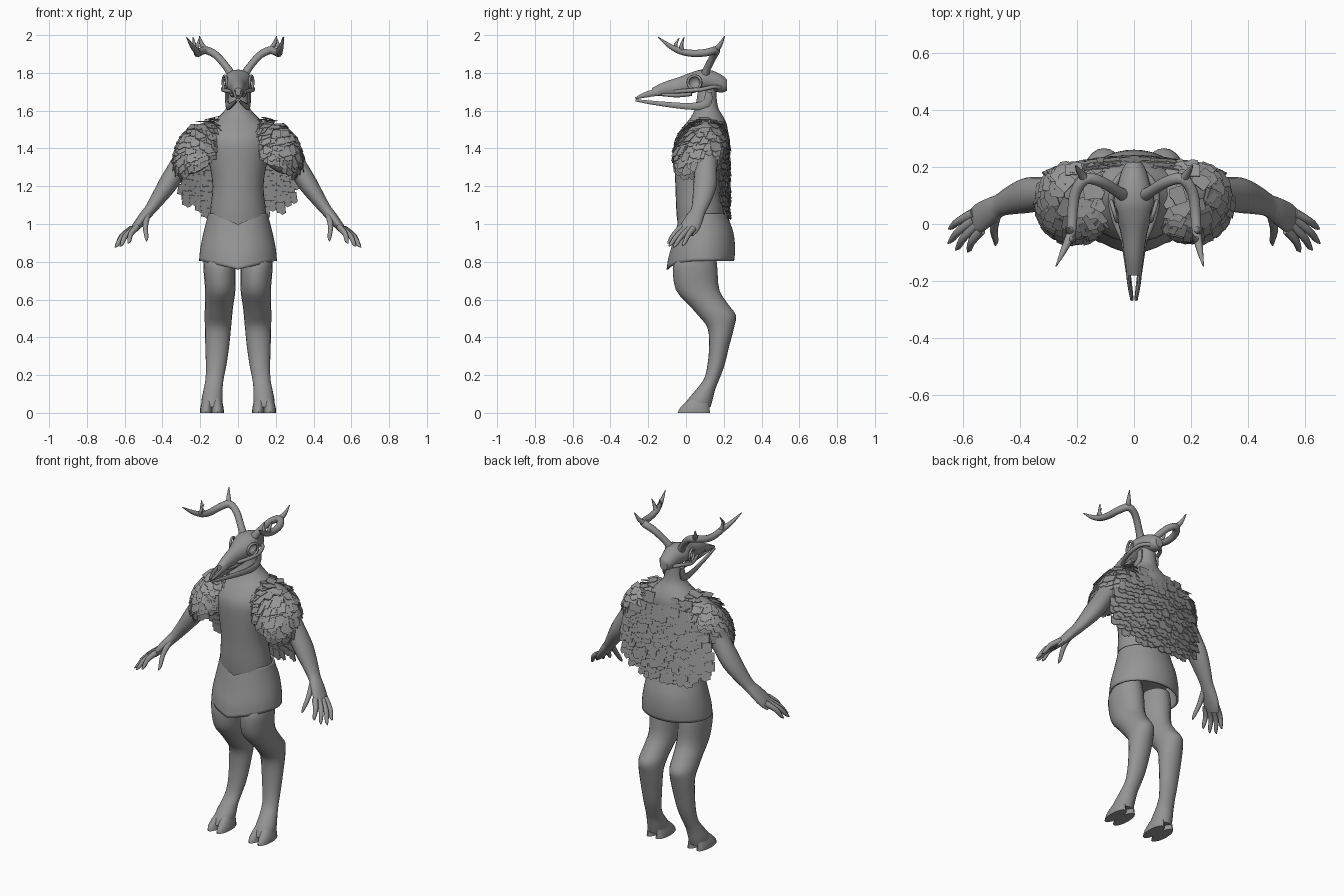
import bpy, bmesh, math, random
from mathutils import Vector

random.seed(4)
old = bpy.data.objects.get("Cube")
if old:
    bpy.data.objects.remove(old)

GREY = (0.3, 0.3, 0.3, 1)
mat = bpy.data.materials.new("plain grey")
mat.use_nodes = True
mat.diffuse_color = GREY
mat.node_tree.nodes["Principled BSDF"].inputs["Base Color"].default_value = GREY
X, Y, Z = Vector((1, 0, 0)), Vector((0, 1, 0)), Vector((0, 0, 1))


def finish(name, bm, smooth=True):
    mesh = bpy.data.meshes.new(name)
    bm.to_mesh(mesh)
    bm.free()
    mesh.materials.append(mat)
    ob = bpy.data.objects.new(name, mesh)
    bpy.context.collection.objects.link(ob)
    if smooth:
        bpy.ops.object.select_all(action='DESELECT')
        ob.select_set(True)
        bpy.context.view_layer.objects.active = ob
        bpy.ops.object.shade_smooth_by_angle(angle=math.radians(50))
    return ob


def refine(rows, steps):
    """Smooth curve through every column of the station rows."""
    out = []
    for i in range(len(rows) - 1):
        a, b, c, d = (rows[max(0, min(len(rows) - 1, i + k))] for k in (-1, 0, 1, 2))
        for s in range(steps):
            t = s / steps
            out.append([q + t / 2 * (r - p + t * (2 * p - 5 * q + 4 * r - w + t * (3 * (q - r) + w - p)))
                        for p, q, r, w in zip(a, b, c, d)])
    return out + [list(rows[-1])]


def tube(name, rows, side=1, sides=16, steps=3, ref=X, axis=None, caps=True, warp=None):
    """Skin elliptical rings; rows are x, y, z, radius along ref, other radius."""
    rows = refine([tuple(r) if len(r) == 5 else (*r, r[3]) for r in rows], steps)
    pts = [Vector((r[0] * side, r[1], r[2])) for r in rows]
    bm = bmesh.new()
    rings = []
    for i, p in enumerate(pts):
        t = axis or (pts[min(i + 1, len(pts) - 1)] - pts[max(i - 1, 0)]).normalized()
        u = (ref - t * ref.dot(t)).normalized()
        v = t.cross(u)
        ring = []
        for k in range(sides):
            a = math.tau * k / sides
            q = p + u * math.cos(a) * rows[i][3] + v * math.sin(a) * rows[i][4]
            ring.append(bm.verts.new(warp(q, i / (len(pts) - 1)) if warp else q))
        rings.append(ring)
    for lo, hi in zip(rings, rings[1:]):
        for k in range(sides):
            n = (k + 1) % sides
            bm.faces.new((lo[k], lo[n], hi[n], hi[k]))
    if caps:
        bm.faces.new(rings[0][::-1])
        bm.faces.new(rings[-1])
    bmesh.ops.recalc_face_normals(bm, faces=bm.faces)
    return finish(name, bm)


def feather(bm, p, n, down, w, length, lift):
    """One overlapping plate with a blunt tip."""
    s = down.cross(n).normalized()
    shape = ((-.5, 0), (-.5, .8), (-.15, .85), (.1, 1), (.5, .85), (.5, 0))
    bm.faces.new([bm.verts.new(p + s * a * w + down * b * length + n * lift * b) for a, b in shape])


def thicken(ob, amount):
    mod = ob.modifiers.new("thickness", 'SOLIDIFY')
    mod.thickness = amount


# Torso and neck
tube("torso", [(0, .08, .9, .15, .11), (0, .075, 1.05, .15, .125), (0, .062, 1.2, .135, .118),
               (0, .068, 1.33, .155, .13), (0, .08, 1.44, .18, .14), (0, .1, 1.51, .16, .12),
               (0, .112, 1.56, .11, .09), (0, .11, 1.61, .065, .063), (0, .11, 1.67, .052, .052),
               (0, .115, 1.75, .045, .045)], sides=28, axis=Z)


# Wrap skirt: notched waist and drooping hem at the front
def skirt_point(q, t):
    if q.y < .08:
        waist = max(0, 1 - abs(q.x) / .13) ** 1.3 * .06
        hem = max(0, 1 - abs(q.x) / .2) * .045
        q.y -= .4 * hem * (1 - t)
        q.z -= waist * t + hem * (1 - t)
    return q


skirt = tube("skirt", [(0, .085, .805, .206, .17), (0, .09, .87, .2, .17), (0, .095, .95, .184, .157),
                       (0, .09, 1.02, .166, .139), (0, .088, 1.055, .158, .132)],
             sides=48, axis=Z, caps=False, warp=skirt_point)
thicken(skirt, .01)

# Skull with hollow eye sockets
skull = tube("skull", [(0, -.18, 1.7, .022, .02), (0, -.12, 1.713, .033, .037), (0, -.04, 1.725, .044, .052),
                       (0, .03, 1.747, .064, .056), (0, .08, 1.76, .072, .057), (0, .14, 1.757, .056, .055),
                       (0, .19, 1.742, .042, .046), (0, .217, 1.735, .025, .03)], sides=24, axis=Y)
for side in (1, -1):
    bm = bmesh.new()
    bmesh.ops.create_uvsphere(bm, u_segments=20, v_segments=12, radius=.034)
    bmesh.ops.translate(bm, verts=bm.verts, vec=(side * .073, .045, 1.75))
    cutter = finish("eye_socket_cutter", bm)
    cutter.hide_render = True
    cutter.hide_set(True)
    cut = skull.modifiers.new("eye socket", 'BOOLEAN')
    cut.object = cutter
    cut.operation = 'DIFFERENCE'
    cut.solver = 'EXACT'

for side, word in ((1, "left"), (-1, "right")):
    def part(name, rows, **kw):
        return tube(word + "_" + name, rows, side=side, **kw)

    # Skull bones: socket rim, cheek arch, nose prong, tooth row, lower jaw
    rim = [(.07 + .01 * math.cos(a), .045 + .035 * math.cos(a), 1.75 + .035 * math.sin(a), .007)
           for a in [math.tau * k / 12 for k in range(13)]]
    part("eye_rim", rim, sides=8, steps=2)
    part("cheek_arch", [(.035, -.06, 1.7, .01), (.065, .01, 1.706, .011), (.08, .08, 1.712, .011),
                        (.068, .14, 1.725, .011), (.035, .18, 1.722, .011)], sides=8)
    part("nose_prong", [(.02, -.14, 1.7, .01, .02), (.018, -.2, 1.688, .007, .016),
                        (.01, -.25, 1.672, .006, .009), (.005, -.267, 1.665, .004)], sides=8)
    part("tooth_row", [(.02, -.13, 1.686, .008), (.028, -.05, 1.682, .012), (.034, .03, 1.69, .012)], sides=8)
    part("lower_jaw", [(.007, -.266, 1.655, .006), (.016, -.2, 1.645, .008, .01), (.03, -.1, 1.633, .009, .014),
                       (.045, 0, 1.624, .01, .018), (.055, .08, 1.626, .01, .022), (.058, .115, 1.65, .01, .024),
                       (.058, .12, 1.7, .01, .018)], sides=10)

    # Antlers; the right one leans out further
    out = 0 if side > 0 else .03
    part("antler_beam", [(.035, .1, 1.79, .024), (.06, .115, 1.83, .02), (.115, .148, 1.893, .02),
                         (.17, .158, 1.92, .021), (.205, .11, 1.908, .02), (.215, .04, 1.903, .019),
                         (.22, -.03, 1.915, .017), (.23 + out / 2, -.09, 1.945, .012),
                         (.243 + out, -.148, 1.99, .002)], sides=10, ref=Z)
    part("antler_back_tine", [(.165, .15, 1.915, .017), (.188, .178, 1.945, .013), (.205, .205, 1.995, .002)], sides=8)
    part("antler_middle_tine", [(.215, -.015, 1.91, .014), (.228, -.025, 1.94, .011), (.238, -.01, 1.99, .002)],
         sides=8)
    part("antler_front_tine", [(.22, -.05, 1.925, .012), (.212, -.055, 1.95, .009), (.205, -.035, 1.985, .002)],
         sides=8)

    # Arm, hand and fingers
    part("arm", [(.13, .1, 1.45, .08), (.24, .105, 1.39, .066), (.32, .105, 1.29, .06, .054),
                 (.375, .1, 1.205, .062, .05), (.43, .083, 1.125, .05, .038), (.47, .065, 1.07, .04, .03),
                 (.5, .048, 1.035, .046, .028), (.54, .022, .985, .052, .022), (.567, .002, .952, .042, .015)], ref=Y)
    fingers = (((.535, -.022, .985), (.583, -.098, .897)), ((.55, -.003, .975), (.625, -.092, .882)),
               ((.56, .016, .972), (.652, -.068, .876)), ((.562, .038, .975), (.65, -.018, .885)),
               ((.48, .035, 1.05), (.485, -.075, .908)))
    for a, b in fingers:
        a, b = Vector(a), Vector(b)
        mid = a.lerp(b, .5) + Vector((.008, 0, .008))
        part("finger", [(*a, .018), (*mid, .014), (*a.lerp(b, .85), .01), (*b, .002)], sides=8, ref=Y)

    # Hind-type leg
    part("leg", [(.1, .07, .86, .07, .08), (.1, .055, .815, .08, .105), (.098, .048, .765, .085, .118),
                 (.094, .062, .65, .08, .115), (.1, .122, .57, .075, .105), (.104, .165, .515, .073, .1),
                 (.106, .184, .45, .069, .07), (.11, .175, .35, .063, .053), (.116, .158, .25, .054, .045),
                 (.124, .136, .18, .048, .041), (.132, .105, .125, .05, .05), (.137, .075, .07, .056, .066),
                 (.138, .06, .03, .054, .07)], sides=20, axis=Z)
    # Cloven hoof
    for x in (-1, 1):
        part("hoof_toe", [(.138 + x * .03, .042, 0, .033, .086), (.138 + x * .03, .046, .025, .032, .078),
                          (.137 + x * .025, .062, .06, .029, .06), (.134 + x * .018, .085, .1, .022, .035)],
             sides=16, axis=Z)

    # Shoulder feathers laid over a rounded pad that leans forward and along the arm
    centre = Vector((.205, .072, 1.405))

    def pad(az, el, r=1.0):
        d = Vector((math.cos(el) * math.cos(az), math.cos(el) * math.sin(az), math.sin(el)))
        q = centre + Vector((d.x * .132, d.y * .122, d.z * .135)) * r
        q.y += .3 * (q.z - centre.z)
        q.z -= .5 * (q.x - .2)
        return Vector((q.x * side, q.y, q.z)), Vector((d.x * side, d.y, d.z))

    bm = bmesh.new()
    bmesh.ops.create_uvsphere(bm, u_segments=24, v_segments=14, radius=1)
    for v in bm.verts:
        v.co = pad(math.atan2(v.co.y, v.co.x), math.asin(max(-1, min(1, v.co.z))), .93)[0]
    bmesh.ops.recalc_face_normals(bm, faces=bm.faces)
    finish(word + "_shoulder_pad", bm)
    bm = bmesh.new()
    for row in range(9):
        el = math.radians(75 - row * 12)
        count = max(6, int(24 * math.cos(el)))
        for k in range(count):
            az = math.tau * (k + row % 2 / 2 + random.uniform(-.25, .25)) / count
            p, n = pad(az, el + random.uniform(-.08, .08), 1 + random.uniform(-.02, .03))
            down = (pad(az, el - .05)[0] - pad(az, el)[0]).normalized()
            feather(bm, p, n, down, random.uniform(.045, .065), random.uniform(.05, .075), .004)
    thicken(finish(word + "_shoulder_feathers", bm, False), .003)

# Back cape: rounded sheet of overlapping feathers
bm = bmesh.new()
ROWS = 17
for row in range(ROWS):
    t = row / (ROWS - 1)
    z = 1.54 - .45 * t
    half = .16 + .14 * math.sin(math.pi * min(1, t * 1.5) / 2) - 2 * max(0, t - .75) ** 2
    count = int(half * 2 / .036)
    for k in range(count):
        x = (k + .5 + row % 2 * .4 - .2 + random.uniform(-.2, .2)) / count * 2 * half - half
        y = .222 - .55 * x * x - .3 * max(0, z - 1.47) + random.uniform(-.004, .004)
        n = Vector((1.1 * x, 1, .05)).normalized()
        down = Vector((x * .3, 0, -1)).normalized()
        feather(bm, Vector((x, y, z + random.uniform(-.008, .008))), n, down,
                random.uniform(.045, .06), random.uniform(.055, .07), .012)
thicken(finish("back_cape", bm, False), .004)
